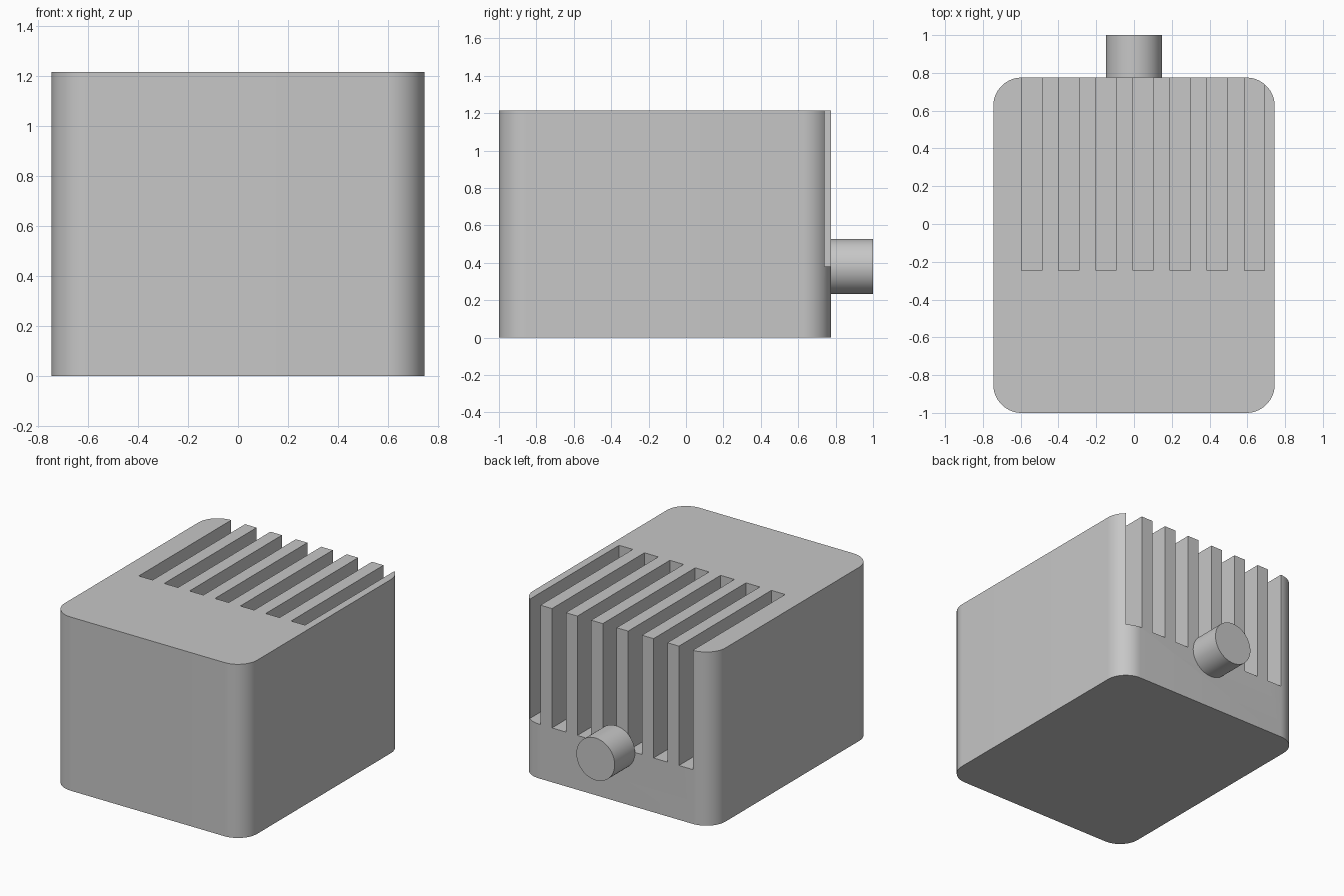
import bpy
import bmesh
import math
from mathutils import Matrix, Vector

cube = bpy.data.objects.get("Cube")
if cube:
    bpy.data.objects.remove(cube, do_unlink=True)

# Single grey finish
grey = bpy.data.materials.new("plain_grey")
grey.use_nodes = True
colour = (0.57, 0.57, 0.57, 1)
grey.diffuse_color = colour
grey.node_tree.nodes["Principled BSDF"].inputs["Base Color"].default_value = colour

HEIGHT = 1.215
BACK = 0.775
SLOT_FLOOR = 0.38


def add_box(bm, low, high):
    low, high = Vector(low), Vector(high)
    matrix = Matrix.Translation((low + high) / 2) @ Matrix.Diagonal((*(high - low), 1))
    return bmesh.ops.create_cube(bm, size=1, matrix=matrix)["verts"]


def make_object(name, bm):
    mesh = bpy.data.meshes.new(name)
    bm.to_mesh(mesh)
    bm.free()
    mesh.materials.append(grey)
    obj = bpy.data.objects.new(name, mesh)
    bpy.context.collection.objects.link(obj)
    return obj


def select_only(obj):
    bpy.ops.object.select_all(action="DESELECT")
    obj.select_set(True)
    bpy.context.view_layer.objects.active = obj


# Block with rounded upright corners
bm = bmesh.new()
add_box(bm, (-0.745, -1, 0), (0.745, BACK, HEIGHT))
uprights = [e for e in bm.edges
            if abs(e.verts[0].co.z - e.verts[1].co.z) > HEIGHT / 2]
bmesh.ops.bevel(bm, geom=uprights, offset=0.15, segments=16, profile=0.5,
                affect="EDGES")
body = make_object("body", bm)

# Row of cooling slots, open at the top and back
bm = bmesh.new()
for i in range(7):
    x = -0.595 + i * 0.1965
    add_box(bm, (x, -0.247, SLOT_FLOOR), (x + 0.107, 1, 1.5))
cutter = make_object("slot_cutter", bm)
cutter.hide_render = True

cut = body.modifiers.new("slots", "BOOLEAN")
cut.operation = "DIFFERENCE"
cut.solver = "EXACT"
cut.object = cutter
select_only(body)
bpy.ops.object.modifier_apply(modifier=cut.name)
bpy.data.objects.remove(cutter, do_unlink=True)

# Round shaft on the back
bm = bmesh.new()
shaft_matrix = (Matrix.Translation((0, (BACK + 1) / 2, SLOT_FLOOR))
                @ Matrix.Rotation(math.pi / 2, 4, "X"))
bmesh.ops.create_cone(bm, cap_ends=True, segments=64, radius1=0.148,
                      radius2=0.148, depth=1 - BACK, matrix=shaft_matrix)
shaft = make_object("shaft", bm)

for obj in (body, shaft):
    select_only(obj)
    bpy.ops.object.shade_smooth_by_angle(angle=math.radians(30))
